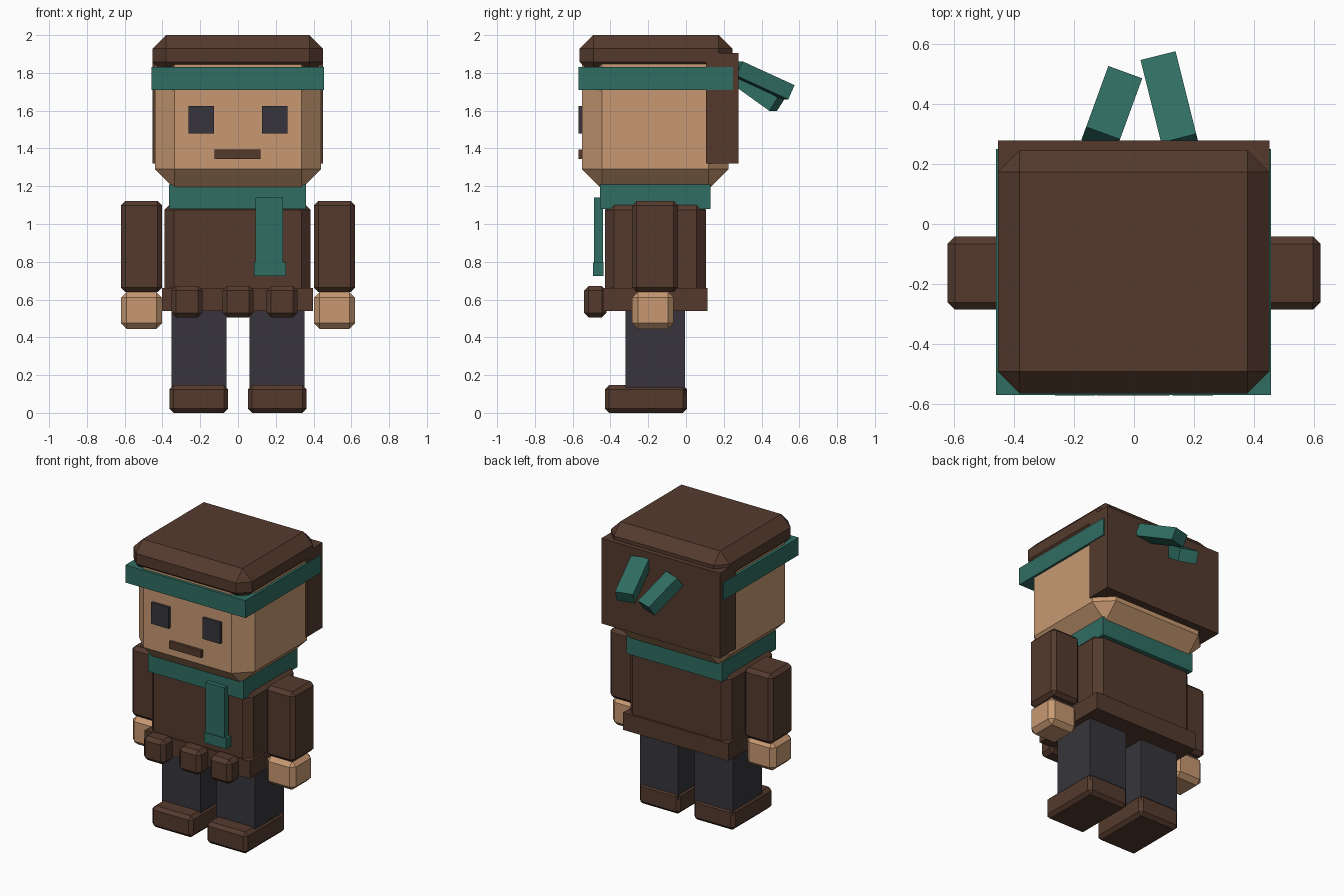
import bpy
import bmesh
from math import radians
from mathutils import Matrix, Vector

cube = bpy.data.objects.get("Cube")
if cube:
    bpy.data.objects.remove(cube, do_unlink=True)


def make_material(name, rgb):
    mat = bpy.data.materials.new(name)
    mat.use_nodes = True
    mat.diffuse_color = (*rgb, 1)
    mat.node_tree.nodes["Principled BSDF"].inputs["Base Color"].default_value = (*rgb, 1)
    return mat


BROWN = make_material("dark_brown", (0.089, 0.0425, 0.0266))
SKIN = make_material("tan_skin", (0.57, 0.315, 0.168))
TEAL = make_material("teal_cloth", (0.029, 0.155, 0.123))
GREY = make_material("charcoal", (0.038, 0.036, 0.045))


def box(name, mat, x, y, z, bevel=0, transform=None):
    """Flat-shaded box from axis ranges, with optional chamfered edges."""
    bm = bmesh.new()
    bmesh.ops.create_cube(bm, size=1)
    spans = (x, y, z)
    bm.transform(Matrix.Translation(Vector([(a + b) / 2 for a, b in spans]))
                 @ Matrix.Diagonal([b - a for a, b in spans] + [1]))
    if bevel:
        bmesh.ops.bevel(bm, geom=bm.edges[:], offset=bevel, segments=1,
                        profile=0.5, affect='EDGES')
    if transform:
        bm.transform(transform)
    mesh = bpy.data.meshes.new(name)
    bm.to_mesh(mesh)
    bm.free()
    mesh.materials.append(mat)
    obj = bpy.data.objects.new(name, mesh)
    bpy.context.collection.objects.link(obj)
    return obj


def pair(name, mat, x, y, z, bevel=0):
    """The same box on the left (+x) and right (-x)."""
    box("left_" + name, mat, x, y, z, bevel)
    box("right_" + name, mat, (-x[1], -x[0]), y, z, bevel)


# Head and face
box("head", SKIN, (-0.44, 0.44), (-0.55, 0.225), (1.185, 1.96), 0.105)
pair("eye", GREY, (0.128, 0.263), (-0.57, -0.545), (1.48, 1.625))
box("mouth", BROWN, (-0.125, 0.118), (-0.57, -0.545), (1.345, 1.395))

# Hair
box("hair_top", BROWN, (-0.453, 0.45), (-0.563, 0.245), (1.785, 2.0), 0.072)
box("hair_back", BROWN, (-0.453, 0.45), (0.105, 0.278), (1.32, 1.905))

# Headband with two tails hanging from its knot
box("headband", TEAL, (-0.459, 0.456), (-0.569, 0.25), (1.71, 1.83))


def band_tail(name, tip, length, yaw, pitch):
    place = (Matrix.Translation(tip) @ Matrix.Rotation(radians(yaw), 4, 'Z')
             @ Matrix.Rotation(radians(pitch), 4, 'X'))
    box(name, TEAL, (-0.06, 0.06), (-length, 0), (-0.083, 0), 0, place)


band_tail("left_band_tail", (0.08, 0.56, 1.735), 0.31, 14, -24)
band_tail("right_band_tail", (-0.029, 0.505, 1.668), 0.26, -20, -34)

# Torso, belt and pouches
box("torso", BROWN, (-0.39, 0.385), (-0.43, 0.105), (0.56, 1.125), 0.05)
box("belt", BROWN, (-0.402, 0.398), (-0.44, 0.115), (0.54, 0.66))
for side, cx in (("right", -0.27), ("middle", 0), ("left", 0.233)):
    box(side + "_pouch", BROWN, (cx - 0.083, cx + 0.083), (-0.54, -0.42),
        (0.505, 0.672), 0.025)

# Scarf with a hanging end
box("scarf", TEAL, (-0.365, 0.36), (-0.455, 0.13), (1.08, 1.21))
box("scarf_tail", TEAL, (0.093, 0.237), (-0.487, -0.44), (0.76, 1.14))
box("scarf_tail_end", TEAL, (0.085, 0.254), (-0.492, -0.437), (0.725, 0.797))

# Arms and hands
pair("arm", BROWN, (0.402, 0.62), (-0.285, -0.042), (0.64, 1.122), 0.024)
pair("hand", SKIN, (0.402, 0.62), (-0.285, -0.065), (0.445, 0.64), 0.03)

# Legs and shoes
pair("leg", GREY, (0.062, 0.353), (-0.32, -0.004), (0.1, 0.6))
pair("shoe", BROWN, (0.052, 0.363), (-0.43, 0.005), (0, 0.147), 0.022)
